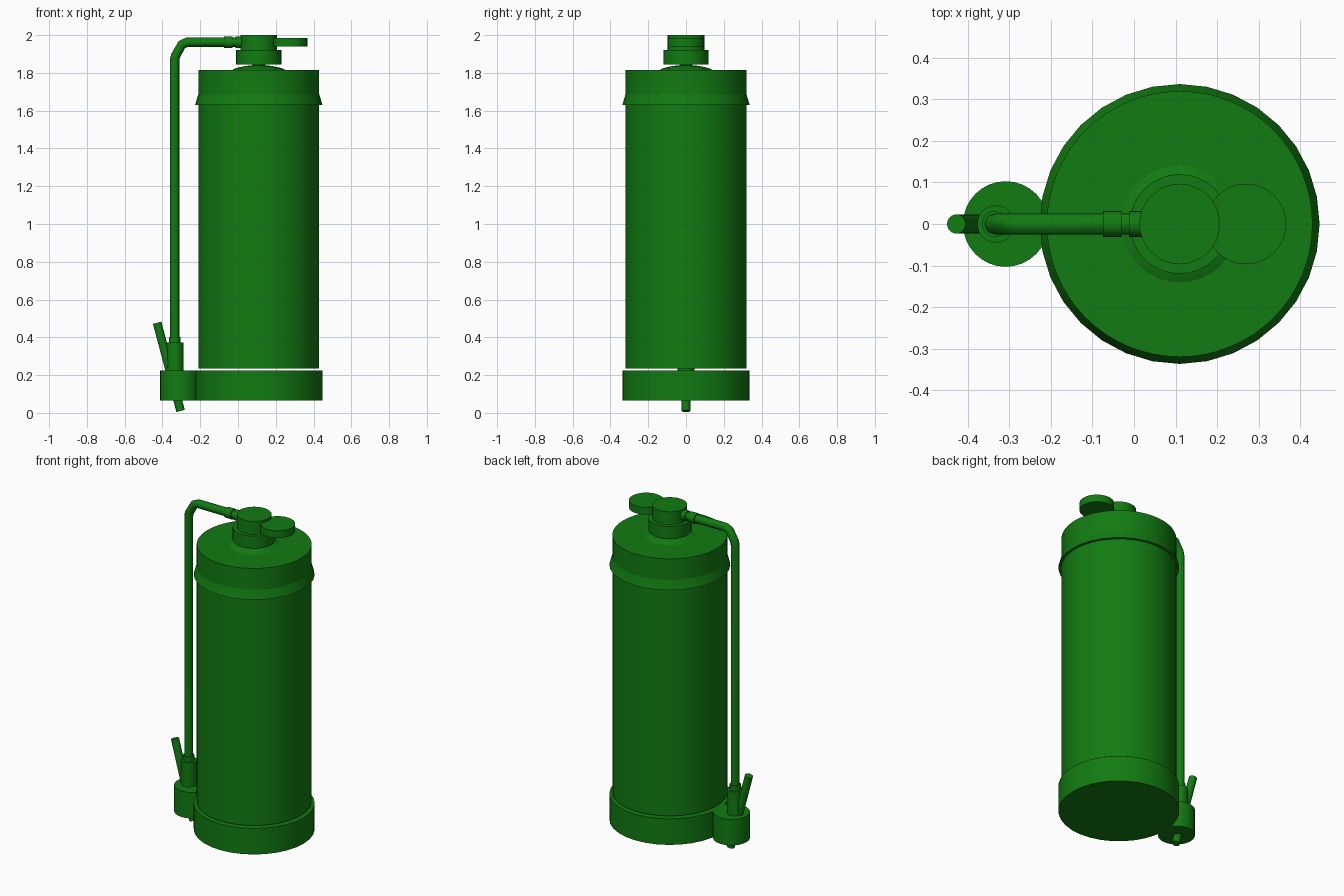
import bpy, bmesh, math
from mathutils import Vector

cube = bpy.data.objects.get("Cube")
if cube:
    bpy.data.objects.remove(cube, do_unlink=True)

GREEN = (0.006, 0.2, 0.006, 1.0)
mat = bpy.data.materials.new("bottle_green")
mat.use_nodes = True
mat.diffuse_color = GREEN
mat.node_tree.nodes["Principled BSDF"].inputs["Base Color"].default_value = GREEN


def finish(obj):
    """Give the part its colour and smooth its round sides."""
    obj.data.materials.append(mat)
    bpy.ops.object.select_all(action='DESELECT')
    obj.select_set(True)
    bpy.context.view_layer.objects.active = obj
    bpy.ops.object.shade_smooth_by_angle(angle=math.radians(30))


def lathe(name, x, profile, sides=32):
    """Closed turned part about a vertical axis; profile is (radius, height) upward."""
    bm = bmesh.new()
    rings = []
    for r, z in profile:
        rings.append([bm.verts.new((x + r * math.cos(a), r * math.sin(a), z))
                      for a in (math.tau * i / sides for i in range(sides))])
    for low, high in zip(rings, rings[1:]):
        for i in range(sides):
            j = (i + 1) % sides
            bm.faces.new((low[i], low[j], high[j], high[i]))
    bm.faces.new(rings[0][::-1])
    bm.faces.new(rings[-1])
    mesh = bpy.data.meshes.new(name)
    bm.to_mesh(mesh)
    bm.free()
    obj = bpy.data.objects.new(name, mesh)
    bpy.context.collection.objects.link(obj)
    finish(obj)


def rod(name, start, end, radius):
    """Straight cylinder between two points in the x-z plane."""
    a, b = Vector((start[0], 0, start[1])), Vector((end[0], 0, end[1]))
    bpy.ops.mesh.primitive_cylinder_add(vertices=24, radius=radius, depth=(b - a).length,
                                        location=(a + b) / 2)
    obj = bpy.context.object
    obj.name = name
    obj.rotation_euler = (b - a).to_track_quat('Z', 'Y').to_euler()
    finish(obj)


def pipe(name, points, radius):
    """Bent round pipe through points in the x-z plane."""
    curve = bpy.data.curves.new(name, 'CURVE')
    curve.dimensions = '3D'
    curve.bevel_depth = radius
    curve.bevel_resolution = 4
    curve.use_fill_caps = True
    spline = curve.splines.new('POLY')
    spline.points.add(len(points) - 1)
    for p, (x, z) in zip(spline.points, points):
        p.co = (x, 0, z, 1)
    obj = bpy.data.objects.new(name, curve)
    bpy.context.collection.objects.link(obj)
    bpy.ops.object.select_all(action='DESELECT')
    obj.select_set(True)
    bpy.context.view_layer.objects.active = obj
    bpy.ops.object.convert(target='MESH')
    finish(bpy.context.object)


TANK_X = 0.11
HOSE_X = -0.335

# Tank, foot ring and flared shoulder band
lathe("base", TANK_X, [(0.337, 0.065), (0.337, 0.225)])
lathe("tank", TANK_X, [(0.32, 0.235), (0.32, 1.815)], 64)
lathe("shoulder_band", TANK_X, [(0.337, 1.63), (0.318, 1.695)])

# Neck, collar and valve head
lathe("neck_dome", TANK_X, [(0.15, 1.81), (0.122, 1.825), (0.07, 1.837), (0.03, 1.84)])
lathe("neck_stem", TANK_X, [(0.035, 1.83), (0.035, 1.85)])
lathe("collar", TANK_X, [(0.12, 1.845), (0.12, 1.92)])
lathe("valve_head", TANK_X, [(0.097, 1.91), (0.097, 2.0)])
lathe("thumb_lever", 0.27, [(0.097, 1.94), (0.097, 1.985)])

# Hose and its couplings
pipe("hose", [(0.06, 1.962), (-0.27, 1.962), (-0.297, 1.95),
              (-0.33, 1.892), (HOSE_X, 1.87), (HOSE_X, 0.3)], 0.025)
rod("hose_coupling", (-0.075, 1.962), (-0.03, 1.962), 0.031)
rod("head_coupling", (-0.012, 1.962), (0.04, 1.962), 0.031)

# Nozzle clipped beside the base
lathe("nozzle_pod", -0.309, [(0.103, 0.065), (0.103, 0.225)])
lathe("nozzle_grip", -0.333, [(0.045, 0.2), (0.045, 0.372)], 24)
lathe("nozzle_sleeve", HOSE_X, [(0.031, 0.36), (0.031, 0.402)], 24)
rod("nozzle_handle", (-0.304, 0.01), (-0.428, 0.477), 0.023)
